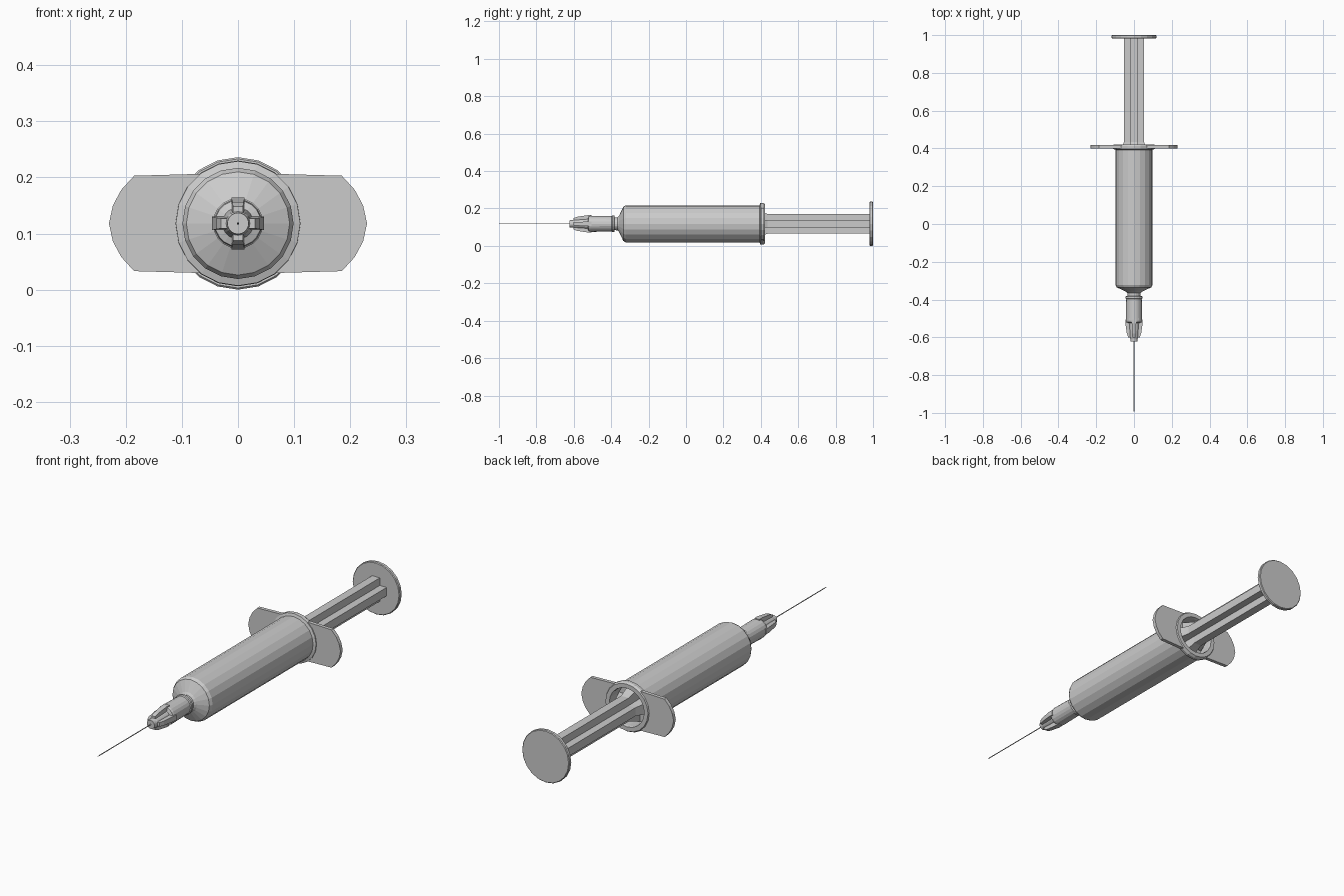
import bpy, bmesh
from math import sin, cos, pi, radians

if "Cube" in bpy.data.objects:
    bpy.data.objects.remove(bpy.data.objects["Cube"])

CZ = 0.118  # height of the syringe axis


def finish(bm, name):
    bmesh.ops.recalc_face_normals(bm, faces=bm.faces)
    mesh = bpy.data.meshes.new(name)
    bm.to_mesh(mesh)
    bm.free()
    ob = bpy.data.objects.new(name, mesh)
    ob.location.z = CZ
    bpy.context.collection.objects.link(ob)
    return ob


def loft(name, sections):
    """Join equal-length (x, y, z) loops and cap both ends."""
    bm = bmesh.new()
    rings = [[bm.verts.new(p) for p in s] for s in sections]
    n = len(rings[0])
    for a, b in zip(rings, rings[1:]):
        for i in range(n):
            j = (i + 1) % n
            bm.faces.new((a[i], a[j], b[j], b[i]))
    bm.faces.new(rings[0])
    bm.faces.new(rings[-1])
    return finish(bm, name)


def lathe(name, profile, sides=20):
    """Turn a (radius, y) profile around the y axis."""
    return loft(name, [[(r * sin(2 * pi * i / sides), y, r * cos(2 * pi * i / sides))
                        for i in range(sides)] for r, y in profile])


# Hollow barrel with shoulder, nozzle and rear collar
lathe("barrel", [(0.033, -0.40), (0.035, -0.365), (0.045, -0.357), (0.092, -0.335),
                 (0.099, -0.322), (0.099, 0.393), (0.111, 0.397), (0.112, 0.412),
                 (0.106, 0.422), (0.087, 0.422), (0.085, 0.41), (0.085, 0.30)])

# Finger flanges, left and right
for side, name in ((1, "flange_right"), (-1, "flange_left")):
    outer = [(0.185, 0.085), (0.208, 0.06), (0.223, 0.032), (0.23, 0)]
    outer += [(x, -z) for x, z in reversed(outer[:-1])]
    inner = [(0.108 * cos(radians(a)), 0.108 * sin(radians(a)))
             for a in (-55, -36, -18, 0, 18, 36, 55)]
    shape = outer + inner
    loft(name, [[(side * x, y, z) for x, z in shape] for y in (0.401, 0.417)])

# Needle hub with rear lip and stepped core
lathe("needle_hub", [(0.040, -0.382), (0.045, -0.384), (0.045, -0.394), (0.041, -0.397),
                     (0.043, -0.51), (0.041, -0.52), (0.028, -0.525), (0.022, -0.60),
                     (0.020, -0.605), (0.019, -0.622)])

# Four tapered grip ribs on the hub
for k in range(4):
    sections = []
    for y, r, w in ((-0.505, 0.046, 0.012), (-0.525, 0.046, 0.012),
                    (-0.58, 0.038, 0.010), (-0.602, 0.030, 0.009)):
        sections.append([(-w, y, 0.012), (w, y, 0.012), (w, y, r), (-w, y, r)])
    rib = loft(f"hub_rib_{k + 1}", sections)
    rib.rotation_euler.y = k * pi / 2

# Needle
lathe("needle", [(0.002, -0.61), (0.002, -0.985), (0.0005, -1.0)], 8)


# Cross-section plunger rod, flaring towards the piston
def cross(y, r, t):
    pts = [(t, t), (t, r), (-t, r), (-t, t), (-r, t), (-r, -t),
           (-t, -t), (-t, -r), (t, -r), (t, -t), (r, -t), (r, t)]
    return [(x, y, z) for x, z in pts]


loft("plunger_rod", [cross(0.985, 0.053, 0.019), cross(0.435, 0.053, 0.019),
                     cross(0.415, 0.060, 0.021), cross(0.36, 0.080, 0.028)])
lathe("piston", [(0.083, 0.365), (0.084, 0.30)])

# Thumb rest
lathe("thumb_rest", [(0.115, 0.982), (0.118, 0.985), (0.118, 0.997), (0.115, 1.0)])
